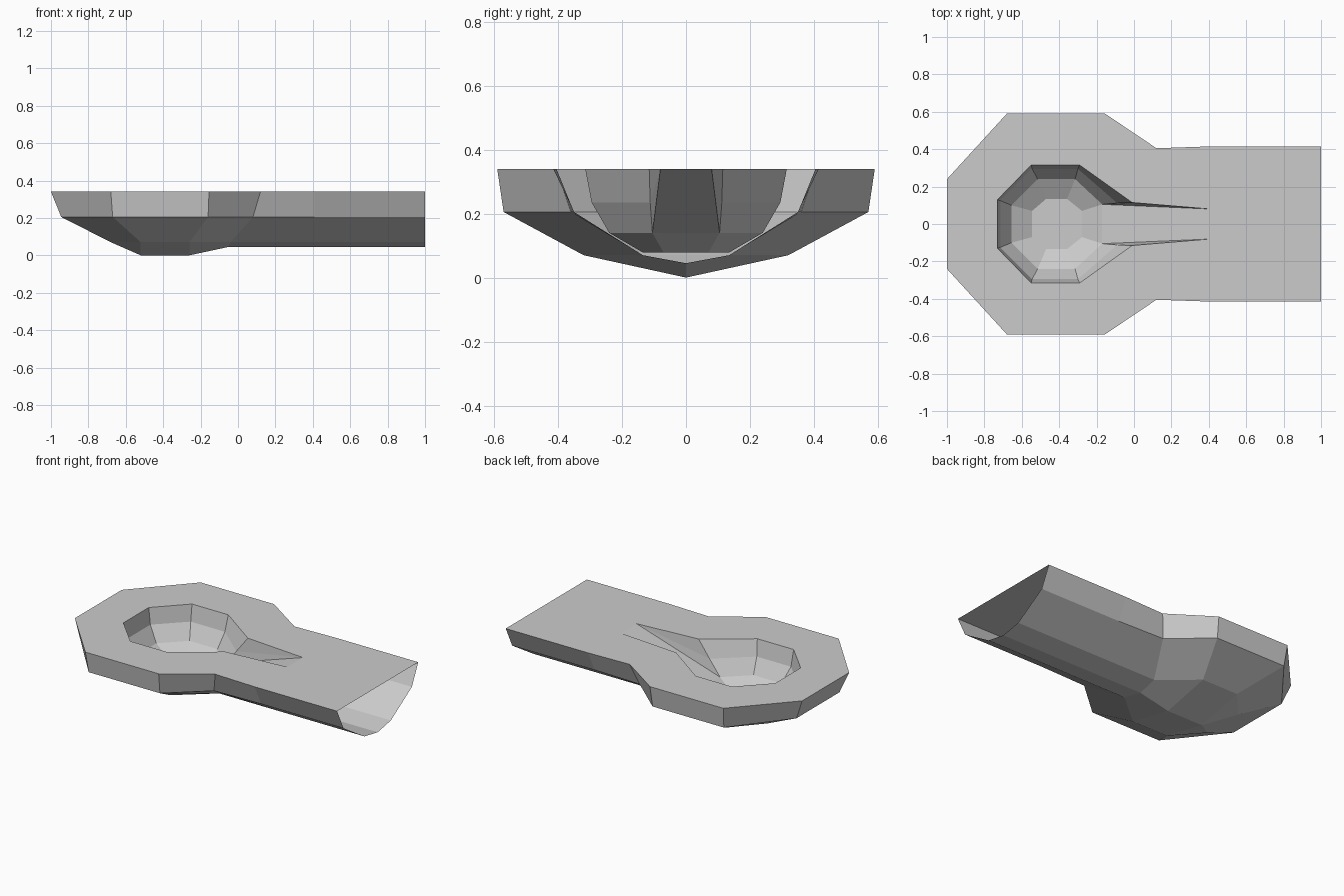
import bpy
import bmesh

cube = bpy.data.objects.get("Cube")
if cube:
    bpy.data.objects.remove(cube, do_unlink=True)

grey = bpy.data.materials.new("light grey")
grey.use_nodes = True
colour = (0.6, 0.6, 0.6, 1)
grey.diffuse_color = colour
grey.node_tree.nodes["Principled BSDF"].inputs["Base Color"].default_value = colour

TOP = 0.34


def ring(z, points):
    return [(x, y, z) for x, y in points]


def add_face(bm, points):
    """Add a face, dropping repeated corners."""
    unique = list(dict.fromkeys(points))
    if len(unique) > 2:
        bm.faces.new([bm.verts.new(p) for p in unique])


def bridge(bm, first, second):
    for i in range(len(first) - 1):
        add_face(bm, (first[i], first[i + 1], second[i + 1], second[i]))


def finish(name, bm):
    """Weld the half, mirror it across y and give it flat grey faces."""
    half = bm.verts[:] + bm.edges[:] + bm.faces[:]
    bmesh.ops.mirror(bm, geom=half, axis='Y', merge_dist=0.0001)
    bmesh.ops.remove_doubles(bm, verts=bm.verts[:], dist=0.0005)
    bmesh.ops.recalc_face_normals(bm, faces=bm.faces[:])
    mesh = bpy.data.meshes.new(name)
    bm.to_mesh(mesh)
    bm.free()
    mesh.materials.append(grey)
    obj = bpy.data.objects.new(name, mesh)
    bpy.context.collection.objects.link(obj)
    return obj


# Half rings run from the rounded tip towards the open handle end
outer_rim = ring(TOP, [(-1, 0), (-1, .24), (-.68, .59), (-.155, .59),
                       (.12, .405), (.41, .415), (1, .415)])
chine = ring(.205, [(-.945, 0), (-.945, .22), (-.67, .57), (-.16, .57),
                    (.08, .36), (.41, .35), (1, .35)])
bilge = ring(.07, [(-.68, 0), (-.68, .14), (-.52, .32), (-.26, .32),
                   (-.04, .135), (.41, .135), (1, .135)])
keel = ring(0, [(-.52, 0)] * 3 + [(-.26, 0)])
keel += ring(.045, [(-.05, 0), (.41, 0), (1, 0)])

# Pocket rings, joined by a ramp rising to the top plate
ramp_end = (.41, .08, TOP)
ramp_mid = (.41, 0, TOP)
pocket_rim = ring(TOP, [(-.73, 0), (-.73, .13), (-.55, .315), (-.29, .315), (-.01, .115)])
pocket_wall = ring(.235, [(-.715, 0), (-.715, .125), (-.545, .295), (-.3, .295), (-.09, .112)])
pocket_base = ring(.14, [(-.655, 0), (-.655, .1), (-.515, .24), (-.315, .24), (-.17, .105)])
pocket_floor = ring(.078, [(-.545, 0), (-.545, .07), (-.47, .134), (-.358, .134), (-.278, .07)])
ramp_foot = (-.17, 0, .14)
floor_end = (-.278, 0, .078)

# Outer shell, open at the handle end
shell = bmesh.new()
for upper, lower in ((outer_rim, chine), (chine, bilge), (bilge, keel)):
    bridge(shell, upper, lower)

# Top plate around the pocket
handle_edge = (1, ramp_end[1], TOP)
bridge(shell, outer_rim, pocket_rim + [ramp_end, handle_edge])
add_face(shell, (ramp_end, handle_edge, (1, 0, TOP), ramp_mid))

# Pocket walls and their tapering ends beside the ramp
for upper, lower in ((pocket_rim, pocket_wall), (pocket_wall, pocket_base)):
    bridge(shell, upper + [ramp_end], lower + [ramp_end])
bridge(shell, pocket_base + [ramp_foot], pocket_floor + [floor_end])
add_face(shell, (pocket_base[-1], ramp_end, ramp_mid, ramp_foot))
add_face(shell, pocket_floor + [floor_end])
finish("scooped_shell", shell)
